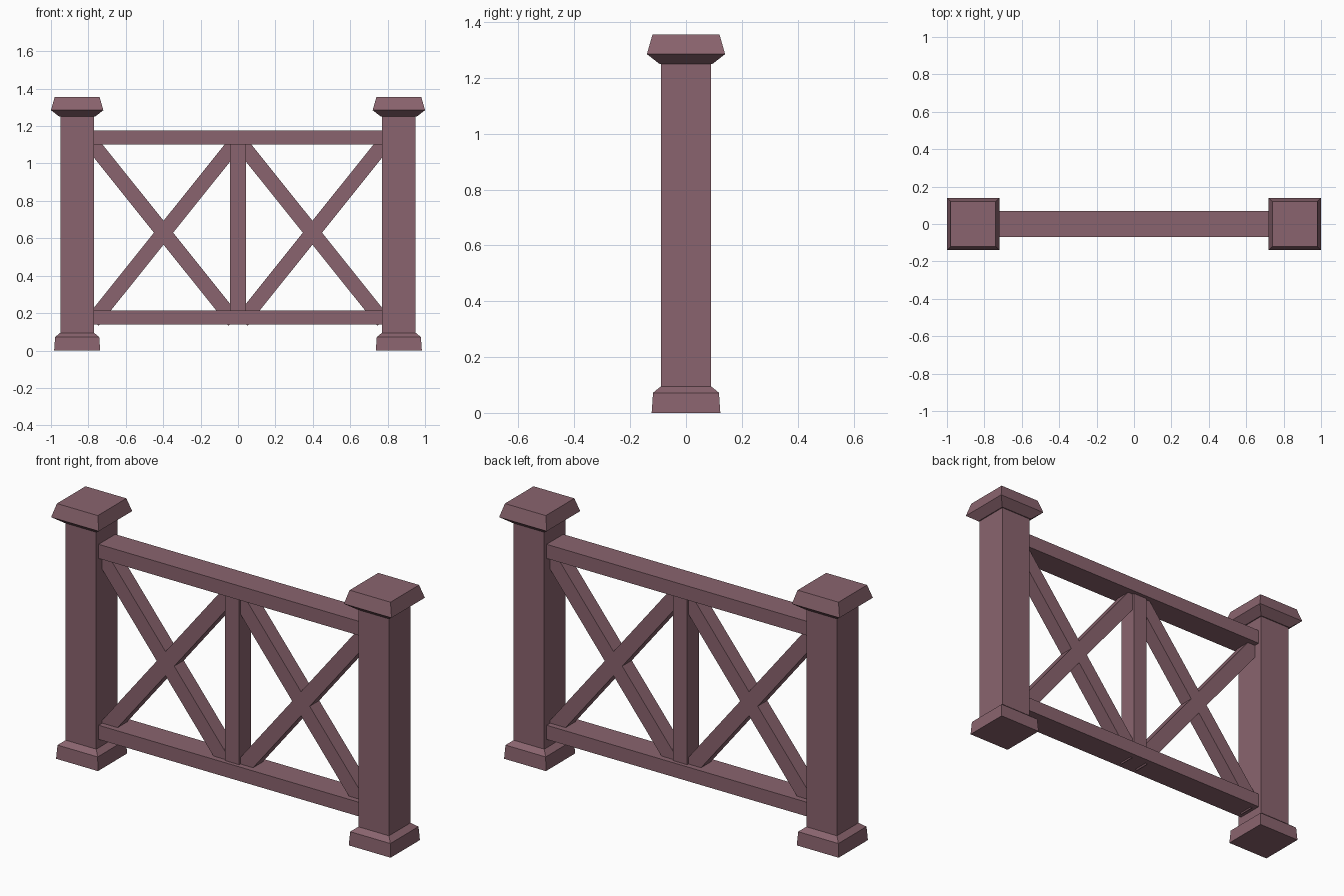
import bpy, bmesh, math
from mathutils import Matrix

if "Cube" in bpy.data.objects:
    bpy.data.objects.remove(bpy.data.objects["Cube"])

paint = bpy.data.materials.new("dusky_red_wood")
paint.diffuse_color = (0.254, 0.127, 0.156, 1)
paint.use_nodes = True
paint.node_tree.nodes["Principled BSDF"].inputs["Base Color"].default_value = paint.diffuse_color


def finish(name, bm):
    bmesh.ops.recalc_face_normals(bm, faces=bm.faces)
    mesh = bpy.data.meshes.new(name)
    bm.to_mesh(mesh)
    bm.free()
    mesh.materials.append(paint)
    obj = bpy.data.objects.new(name, mesh)
    bpy.context.collection.objects.link(obj)
    return obj


def beam(name, centre, size, tilt=0.0):
    """Box with its size baked in, tilted about the y axis."""
    bm = bmesh.new()
    bmesh.ops.create_cube(bm, size=1, matrix=Matrix.Diagonal((*size, 1)))
    obj = finish(name, bm)
    obj.location = centre
    obj.rotation_euler.y = tilt
    return obj


def square_stack(name, x, profile):
    """Square turned shape from (half width, height) pairs."""
    bm = bmesh.new()
    rings = [[bm.verts.new((sx * h, sy * h, z))
              for sx, sy in ((-1, -1), (1, -1), (1, 1), (-1, 1))]
             for h, z in profile]
    for a, b in zip(rings, rings[1:]):
        for i in range(4):
            j = (i + 1) % 4
            bm.faces.new((a[i], a[j], b[j], b[i]))
    bm.faces.new(rings[0][::-1])
    bm.faces.new(rings[-1])
    finish(name, bm).location.x = x


# End posts with flared foot and bevelled cap
post = [(0.123, 0), (0.118, 0.072), (0.09, 0.095), (0.09, 1.25),
        (0.095, 1.25), (0.14, 1.285), (0.12, 1.355)]

# Cross braces: run and rise of half a brace
run, rise = 0.378, 0.472
length = 2 * math.hypot(run, rise)
angle = math.atan2(run, rise)

for side, s in (("left", -1), ("right", 1)):
    square_stack(side + "_post", s * 0.86, post)
    for way, t in (("rising", 1), ("falling", -1)):
        beam(f"{side}_{way}_brace", (s * 0.398, 0, 0.63),
             (0.08, 0.08, length), t * angle)

# Rails and middle upright
beam("top_rail", (0, 0, 1.138), (1.56, 0.14, 0.075))
beam("bottom_rail", (0, 0, 0.177), (1.56, 0.14, 0.075))
beam("middle_upright", (0, 0, 0.64), (0.084, 0.1, 0.96))
